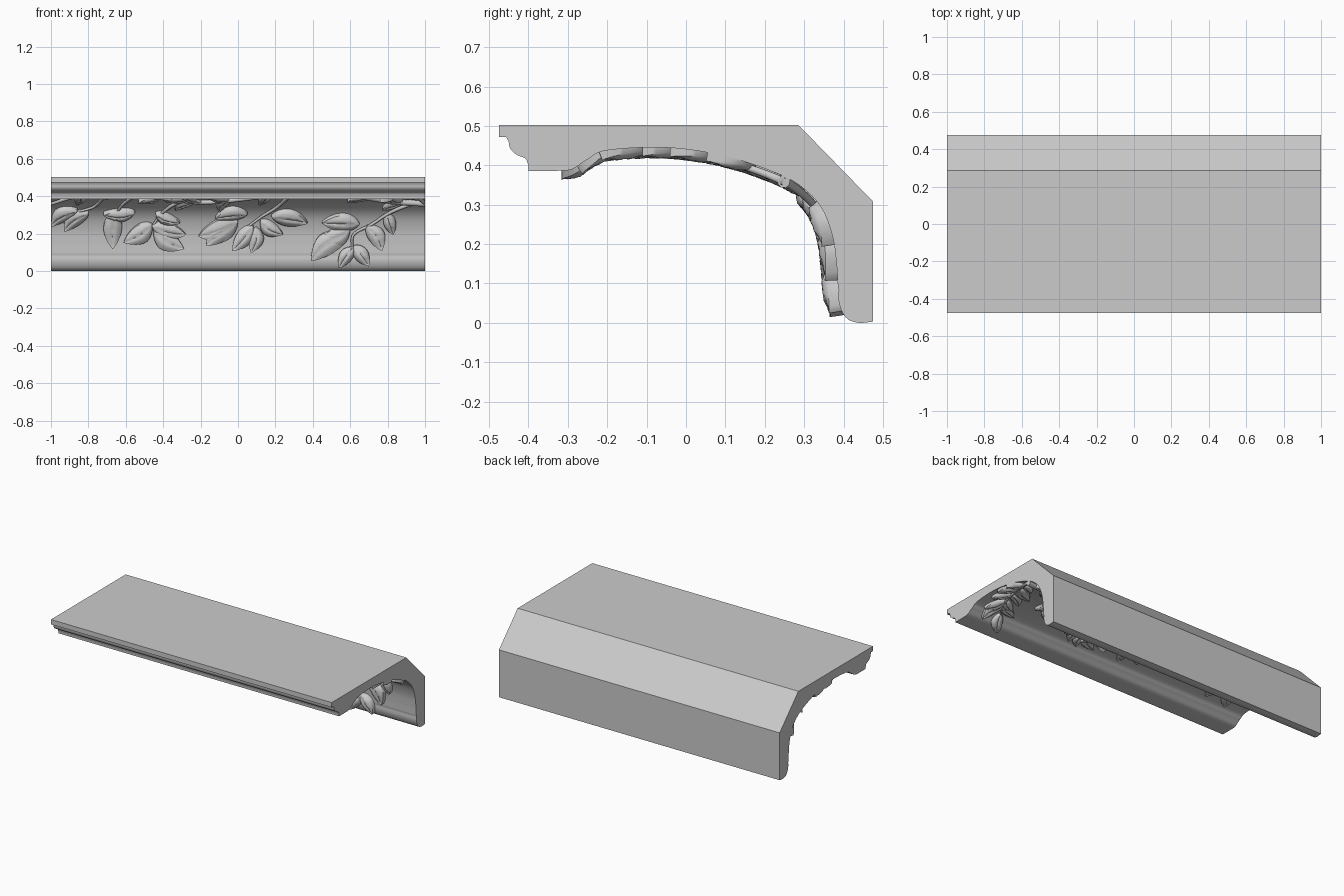
import bpy, bmesh, math, random
from mathutils import Vector

if "Cube" in bpy.data.objects:
    bpy.data.objects.remove(bpy.data.objects["Cube"])

random.seed(4)


def smooth_path(pts, n=8):
    """Catmull-Rom resampling of 2D points."""
    p = [Vector(q) for q in pts]
    p = [2 * p[0] - p[1]] + p + [2 * p[-1] - p[-2]]
    out = []
    for i in range(1, len(p) - 2):
        a, b, c, d = p[i - 1:i + 3]
        for k in range(n):
            t = k / n
            out.append(0.5 * (2 * b + (c - a) * t + (2 * a - 5 * b + 4 * c - d) * t * t
                              + (3 * b - a - 3 * c + d) * t ** 3))
    return out + [p[-2]]


# Profile curves as (y, z)
cove = smooth_path([(.386, .09), (.382, .15), (.372, .22), (.345, .29), (.30, .34), (.235, .378),
                    (.1, .423), (-.05, .445), (-.2, .438), (-.25, .415), (-.29, .39), (-.33, .386)])
bead = smooth_path([(.475, .003), (.44, .0), (.413, .008), (.397, .027), (.388, .055), (.388, .085)], 5)
lip = smooth_path([(-.40, .40), (-.408, .417), (-.43, .427), (-.446, .442), (-.451, .462)], 5)
back = [(-.457, .472), (-.475, .472), (-.475, .503), (.285, .503), (.475, .308)]
outline = [tuple(p) for p in bead + cove] + [(-.40, .386)] + [tuple(p) for p in lip] + back


def finish(bm, name, angle=35):
    bmesh.ops.recalc_face_normals(bm, faces=bm.faces)
    me = bpy.data.meshes.new(name)
    bm.to_mesh(me)
    bm.free()
    ob = bpy.data.objects.new(name, me)
    bpy.context.collection.objects.link(ob)
    bpy.ops.object.select_all(action='DESELECT')
    ob.select_set(True)
    bpy.context.view_layer.objects.active = ob
    bpy.ops.object.shade_smooth_by_angle(angle=math.radians(angle))
    return ob


# Moulding body
bm = bmesh.new()
cap = bm.faces.new([bm.verts.new((-1, y, z)) for y, z in outline])
ext = bmesh.ops.extrude_face_region(bm, geom=[cap], use_keep_orig=True)
bmesh.ops.translate(bm, vec=(2, 0, 0), verts=[g for g in ext['geom'] if isinstance(g, bmesh.types.BMVert)])
finish(bm, "cornice_moulding", 25)

# Surface mapping: (x, distance up the cove, height off it) -> 3D
track = [Vector((.40, 0))] + cove
dist = [0]
for a, b in zip(track, track[1:]):
    dist.append(dist[-1] + (b - a).length)


def on_cove(x, s, h):
    s = max(0.01, min(s, dist[-1] - .001))
    i = max(k for k in range(len(dist) - 1) if dist[k] <= s)
    f = (s - dist[i]) / (dist[i + 1] - dist[i])
    p = track[i].lerp(track[i + 1], f)
    lo, hi = track[max(i - 1, 0)], track[min(i + 2, len(track) - 1)]
    t = (hi - lo).normalized()
    return Vector((max(-1, min(1, x)), p.x - t.y * h, p.y + t.x * h))


def add_leaf(bm, base, tip, width=.25, lift=.018, dome=.022):
    """Domed leaf with a midrib crease, curled tip and skirt into the cove."""
    base, tip = Vector(base), Vector(tip)
    axis = tip - base
    side = Vector((-axis.y, axis.x))
    bend = random.uniform(-.13, .13)
    nu = 12
    cols = [(-1, 1)] + [(v / 4, 0) for v in range(-4, 5)] + [(1, 1)]
    rows = []
    for i in range(nu + 1):
        t = i / nu
        w = width * max(.03, math.sin(math.pi * t ** .85) ** .8)
        mid = base + axis * t + side * bend * math.sin(math.pi * t)
        row = []
        for v, skirt in cols:
            p = mid + side * w * v
            rib = -.009 * math.exp(-(v * 5) ** 2) * math.sin(math.pi * t)
            vein = .002 * math.sin(t * 26 - abs(v) * 5) * (1 - abs(v))
            h = lift + dome * (1 - v * v) * math.sin(math.pi * min(1, t + .08)) + rib + vein + .012 * t * t
            row.append(bm.verts.new(on_cove(p.x, p.y, -.006 if skirt else h)))
        rows.append(row)
    for r, q in zip(rows, rows[1:]):
        for k in range(len(cols) - 1):
            bm.faces.new((r[k], r[k + 1], q[k + 1], q[k]))
    bm.faces.new(rows[0])
    bm.faces.new(rows[-1])


def add_stem(bm, pts, radius=.011, h=.012):
    """Tapered branch following the cove."""
    path = smooth_path(pts, 8)
    rings = []
    for i, p in enumerate(path):
        t = (path[min(i + 1, len(path) - 1)] - path[max(i - 1, 0)]).normalized()
        r = radius * (1 - .45 * i / len(path))
        ring = []
        for k in range(8):
            a = k * math.tau / 8
            q = p + Vector((-t.y, t.x)) * r * math.cos(a)
            ring.append(bm.verts.new(on_cove(q.x, q.y, h + r * math.sin(a))))
        rings.append(ring)
    for r, q in zip(rings, rings[1:]):
        for k in range(8):
            bm.faces.new((r[k], r[(k + 1) % 8], q[(k + 1) % 8], q[k]))
    bm.faces.new(rings[0])
    bm.faces.new(rings[-1])
    return path


# Hanging leaves on the wall: base x, s, tip x, s
wall_leaves = [
    (-.86, .36, -1.0, .25), (-.80, .34, -.93, .22), (-.66, .33, -.67, .12), (-.46, .26, -.61, .155),
    (-.45, .22, -.29, .12), (-.46, .25, -.28, .20), (-.44, .33, -.31, .27), (-.55, .34, -.72, .33),
    (.0, .28, -.21, .19), (-.02, .24, -.17, .14), (.08, .25, -.03, .11), (.10, .24, .07, .10),
    (.12, .28, .24, .20), (.18, .31, .37, .27), (.05, .33, -.12, .30),
    (.58, .19, .39, .06), (.60, .23, .43, .16), (.62, .13, .54, .02), (.62, .14, .70, .03),
    (.69, .25, .77, .11), (.65, .26, .45, .27), (.80, .32, .83, .20)]
bm = bmesh.new()
for x0, s0, x1, s1 in wall_leaves:
    add_leaf(bm, (x0, s0), (x1, s1), random.uniform(.23, .29), .02)
finish(bm, "hanging_leaves", 50)

# Main vine and hanging twigs
bm = bmesh.new()
vine = add_stem(bm, [(1.0, .42), (.8, .46), (.55, .58), (.3, .62), (.05, .50), (-.2, .44),
                     (-.45, .52), (-.75, .60), (-1.0, .42)], .017)
for twig in ([(.95, .43), (.82, .34), (.72, .26), (.62, .20), (.61, .12)],
             [(.30, .60), (.22, .40), (.12, .30), (.05, .24)],
             [(-.30, .46), (-.40, .34), (-.46, .24)],
             [(-.55, .55), (-.62, .40), (-.66, .31)],
             [(-.70, .58), (-.76, .40), (-.86, .34)]):
    add_stem(bm, twig)
finish(bm, "vine_stems", 60)

# Leafy sprays across the upper cove
sprays = [[(1.0, .42), (.93, .60), (.88, .78), (.82, .90)],
          [(.55, .58), (.42, .68), (.32, .76), (.26, .80)],
          [(.20, .58), (.08, .66), (.0, .72), (-.05, .76)],
          [(-.20, .44), (-.30, .55), (-.36, .66)],
          [(-.60, .57), (-.70, .68), (-.77, .78)],
          [(-.85, .54), (-.92, .62), (-.97, .66)],
          [(.72, .50), (.66, .60), (.62, .68)]]
stems, leaves = bmesh.new(), bmesh.new()
for pts in sprays:
    path = add_stem(stems, pts, .010)
    for n, i in enumerate(range(4, len(path) - 1, 4)):
        t = (path[i + 1] - path[i - 1]).normalized()
        for sgn in (-1, 1):
            a = sgn * random.uniform(.65, 1.0)
            d = Vector((t.x * math.cos(a) - t.y * math.sin(a), t.x * math.sin(a) + t.y * math.cos(a)))
            add_leaf(leaves, path[i], path[i] + d * random.uniform(.11, .16), .25, .010, .018)
    t = (path[-1] - path[-3]).normalized()
    add_leaf(leaves, path[-1], path[-1] + t * .13, .26, .010, .016)
# Smaller leaves along the main vine
for i in range(5, len(vine) - 3, 6):
    t = (vine[i + 1] - vine[i - 1]).normalized()
    for a in (.8, -.8):
        d = Vector((t.x * math.cos(a) - t.y * math.sin(a), t.x * math.sin(a) + t.y * math.cos(a)))
        add_leaf(leaves, vine[i], vine[i] + d * .13, .24, .012, .016)
finish(stems, "spray_stems", 60)
finish(leaves, "spray_leaves", 50)
